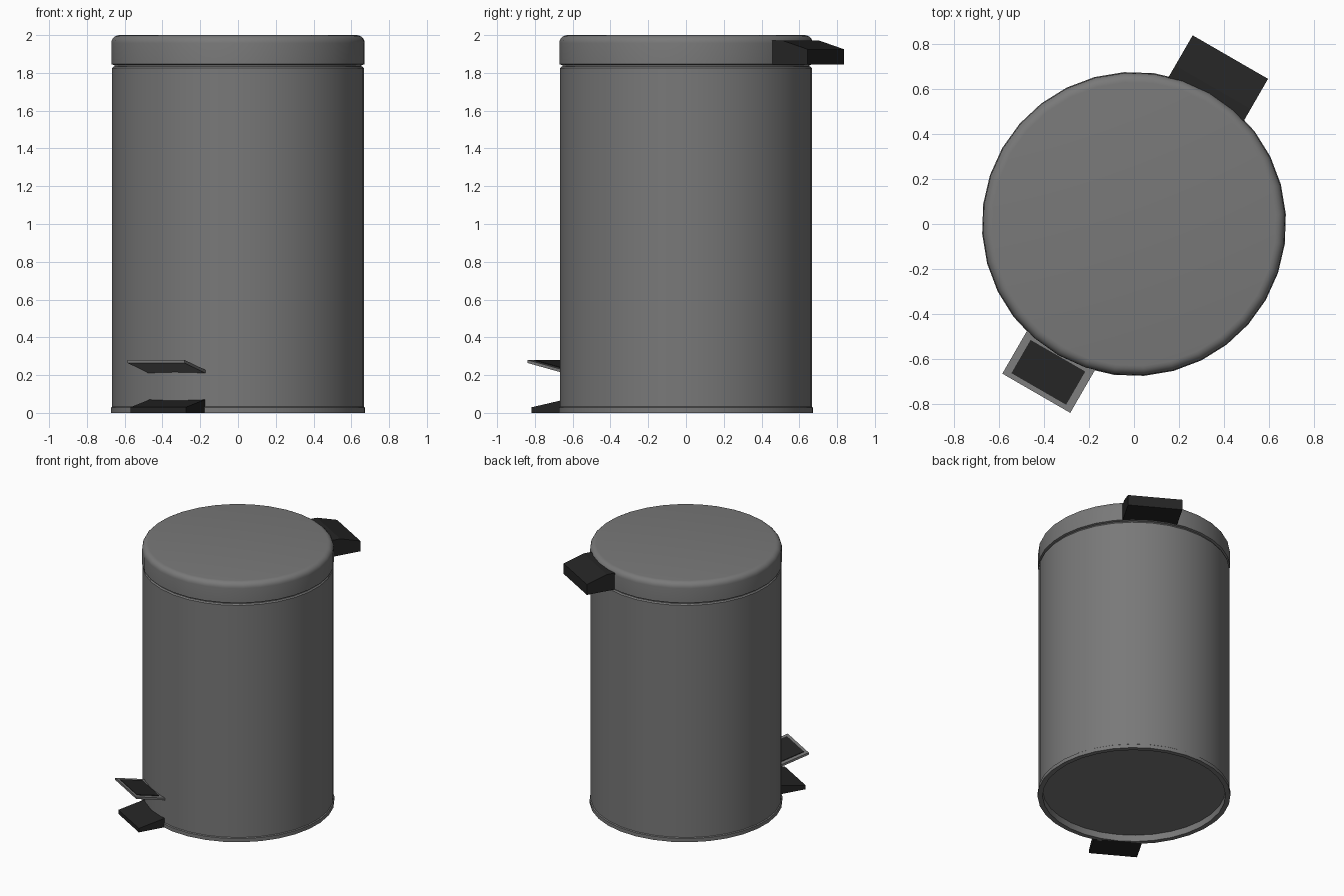
import bpy, bmesh, math
from mathutils import Matrix

if "Cube" in bpy.data.objects:
    bpy.data.objects.remove(bpy.data.objects["Cube"])

TURN = Matrix.Rotation(math.radians(-30), 4, 'Z')   # whole bin is turned on its axis
SIDES = 32


def material(name, v):
    m = bpy.data.materials.new(name)
    m.diffuse_color = (v, v, v, 1)
    m.use_nodes = True
    m.node_tree.nodes["Principled BSDF"].inputs["Base Color"].default_value = m.diffuse_color
    return m


GREY = material("steel grey", 0.19)
BLACK = material("black plastic", 0.018)


def finish(name, bm, mat, smooth=False):
    bmesh.ops.recalc_face_normals(bm, faces=bm.faces)
    bm.transform(TURN)
    me = bpy.data.meshes.new(name)
    bm.to_mesh(me)
    bm.free()
    me.materials.append(mat)
    ob = bpy.data.objects.new(name, me)
    bpy.context.collection.objects.link(ob)
    if smooth:
        bpy.ops.object.select_all(action='DESELECT')
        ob.select_set(True)
        bpy.context.view_layer.objects.active = ob
        bpy.ops.object.shade_smooth_by_angle(angle=math.radians(35))
    return ob


def lathe(name, profile, mat):
    """Revolve (radius, z) points and cap both ends."""
    bm = bmesh.new()
    rings = []
    for r, z in profile:
        rings.append([bm.verts.new((r * math.cos(a), r * math.sin(a), z))
                      for a in (2 * math.pi * i / SIDES for i in range(SIDES))])
    for a, b in zip(rings, rings[1:]):
        for i in range(SIDES):
            j = (i + 1) % SIDES
            bm.faces.new((a[i], a[j], b[j], b[i]))
    bm.faces.new(rings[0])
    bm.faces.new(rings[-1])
    return finish(name, bm, mat, True)


def prism(name, profile, half, mat):
    """Extrude a (y, z) side profile across x."""
    bm = bmesh.new()
    l = [bm.verts.new((-half, y, z)) for y, z in profile]
    r = [bm.verts.new((half, y, z)) for y, z in profile]
    bm.faces.new(l)
    bm.faces.new(r)
    for i in range(len(l)):
        j = (i + 1) % len(l)
        bm.faces.new((l[i], l[j], r[j], r[i]))
    return finish(name, bm, mat)


# Bucket: recessed underside, base rim, wall, slim neck under the lid
lathe("bucket", [(0.64, 0.05), (0.64, 0), (0.675, 0), (0.675, 0.028), (0.668, 0.033),
                 (0.668, 1.825), (0.66, 1.834), (0.655, 1.834), (0.655, 1.85)], GREY)

# Lid with a rounded top edge
arc = [(0.63 + 0.042 * math.cos(t), 1.958 + 0.042 * math.sin(t))
       for t in (math.pi / 2 * i / 5 for i in range(6))]
lathe("lid", [(0.66, 1.842), (0.672, 1.846)] + arc, GREY)

# Hinge housing at the back
prism("hinge_housing", [(0.635, 1.845), (0.855, 1.845), (0.855, 1.925),
                        (0.70, 1.972), (0.635, 1.972)], 0.193, BLACK)

# Foot wedge, pedal and its grip pad at the front
prism("front_foot", [(-0.645, 0), (-0.845, 0), (-0.845, 0.03), (-0.645, 0.07)], 0.17, BLACK)
prism("pedal", [(-0.645, 0.21), (-0.867, 0.264), (-0.867, 0.28), (-0.645, 0.227)], 0.174, GREY)
prism("pedal_pad", [(-0.675, 0.232), (-0.845, 0.272), (-0.845, 0.279), (-0.675, 0.239)],
      0.14, BLACK)
